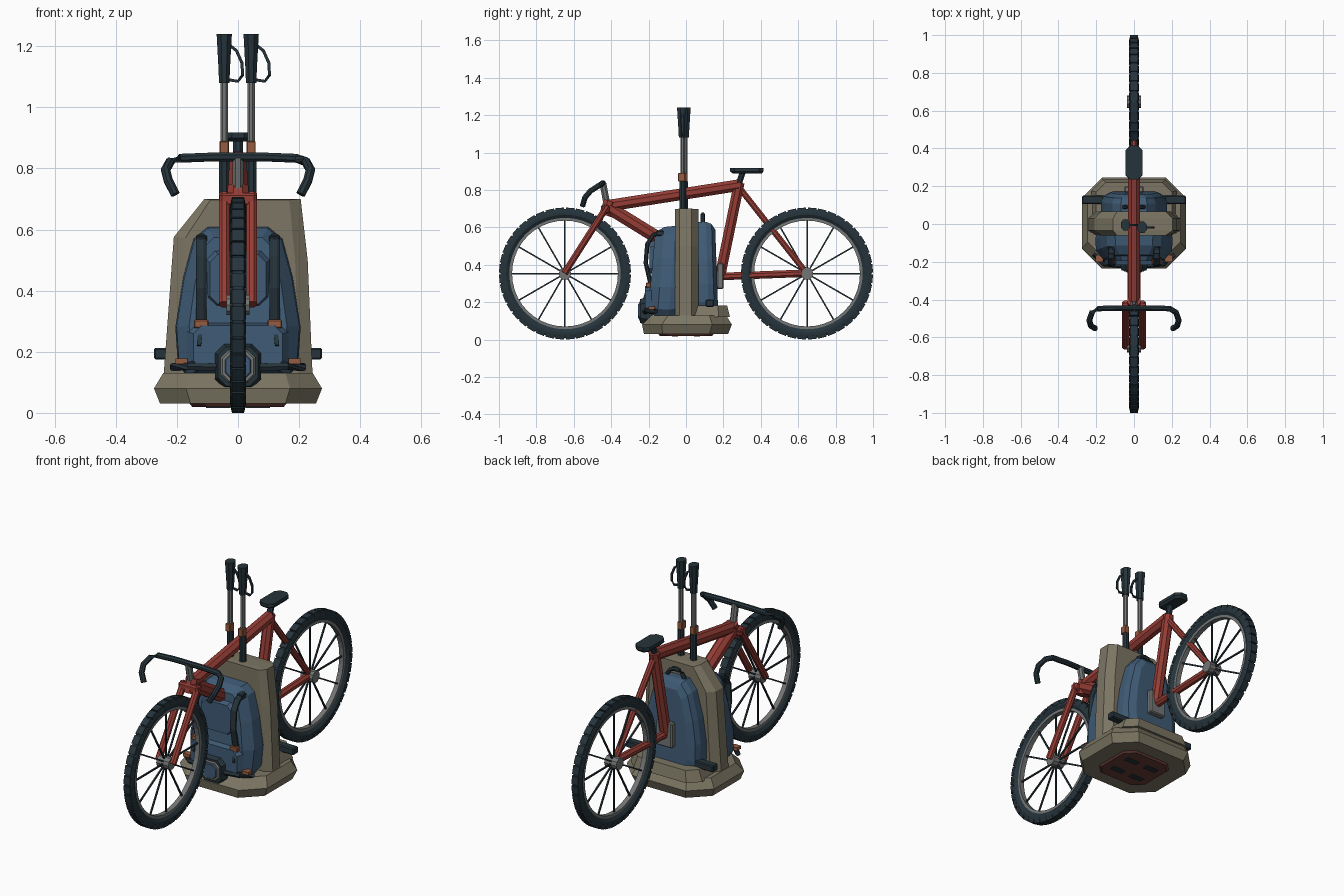
import bpy, bmesh, math
from mathutils import Vector, Matrix

if "Cube" in bpy.data.objects:
    bpy.data.objects.remove(bpy.data.objects["Cube"])


def mat(name, r, g, b):
    m = bpy.data.materials.new(name)
    m.diffuse_color = (r, g, b, 1)
    m.use_nodes = True
    m.node_tree.nodes["Principled BSDF"].inputs["Base Color"].default_value = m.diffuse_color
    return m


RED = mat("red paint", .30, .045, .035)
KHAKI = mat("khaki", .20, .18, .125)
BLUE = mat("pack blue", .05, .105, .18)
DARK = mat("dark slate", .019, .034, .044)
GREY = mat("metal grey", .17, .18, .175)
COPPER = mat("copper", .30, .105, .05)
BROWN = mat("brown sole", .13, .045, .035)


def make(name, verts, faces, material):
    me = bpy.data.meshes.new(name)
    me.from_pydata([tuple(v) for v in verts], [], faces)
    bm = bmesh.new()
    bm.from_mesh(me)
    bmesh.ops.recalc_face_normals(bm, faces=bm.faces)
    bm.to_mesh(me)
    bm.free()
    me.materials.append(material)
    ob = bpy.data.objects.new(name, me)
    bpy.context.collection.objects.link(ob)
    return ob


def loft(name, rings, material, closed=False):
    """Skin equal-length rings; cap the ends unless closed."""
    n, k = len(rings[0]), len(rings)
    verts = [v for r in rings for v in r]
    faces = []
    for i in range(k if closed else k - 1):
        a, b = i * n, ((i + 1) % k) * n
        faces += [(a + j, a + (j + 1) % n, b + (j + 1) % n, b + j) for j in range(n)]
    if not closed:
        faces += [tuple(range(n)), tuple(range((k - 1) * n, k * n))]
    return make(name, verts, faces, material)


def tube(name, path, r, material, sides=8, flat=1.0):
    """Tube along a path; flat scales the second cross-section axis."""
    p = [Vector(q) for q in path]
    rings = []
    for i, c in enumerate(p):
        t = (p[min(i + 1, len(p) - 1)] - p[max(i - 1, 0)]).normalized()
        ref = Vector((1, 0, 0)) if abs(t.x) < .9 else Vector((0, 0, 1))
        u = (ref - t * ref.dot(t)).normalized()
        v = t.cross(u)
        rr = r[i] if isinstance(r, (list, tuple)) else r
        rr /= math.cos(math.pi / sides)
        rings.append([c + (u * math.cos(a) + v * math.sin(a) * flat) * rr
                      for a in [(j + .5) * 2 * math.pi / sides for j in range(sides)]])
    return loft(name, rings, material)


def box(name, x, y, z, material, bevel=0):
    ring = lambda h: [(x[0], y[0], h), (x[1], y[0], h), (x[1], y[1], h), (x[0], y[1], h)]
    ob = loft(name, [ring(z[0]), ring(z[1])], material)
    if bevel:
        m = ob.modifiers.new("bevel", 'BEVEL')
        m.width, m.segments = bevel, 1
    return ob


def octagon(x, y0, y1, c, z):
    return [(-x + c, y0, z), (x - c, y0, z), (x, y0 + c, z), (x, y1 - c, z),
            (x - c, y1, z), (-x + c, y1, z), (-x, y1 - c, z), (-x, y0 + c, z)]


def lathe(name, profile, cy, cz, material, n=40):
    """Turn an (x, radius) loop about the wheel axle."""
    rings = []
    for i in range(n):
        a = 2 * math.pi * i / n
        rings.append([(x, cy + r * math.cos(a), cz + r * math.sin(a)) for x, r in profile])
    return loft(name, rings, material, closed=True)


# Wheels
R = .353
for label, cy in (("front", -.647), ("rear", .647)):
    tyre = [(-.014, .298), (-.025, .315), (-.025, .332), (-.016, .346),
            (.016, .346), (.025, .332), (.025, .315), (.014, .298)]
    lathe(label + "_tyre", tyre, cy, R, DARK)
    lathe(label + "_rim", [(-.014, .283), (-.014, .301), (.014, .301), (.014, .283)], cy, R, GREY)
    tube(label + "_hub", [(-.038, cy, R), (.038, cy, R)], .032, GREY, 10)
    verts, faces = [], []
    for i in range(40):  # tread blocks
        o = len(verts)
        for da in (-.066, .066):
            a = 2 * math.pi * (i + .5) / 40 + da
            for x, r in ((-.026, .325), (-.02, .353), (.02, .353), (.026, .325)):
                verts.append((x, cy + r * math.cos(a), R + r * math.sin(a)))
        faces += [tuple(o + j for j in f) for f in ((0, 1, 2, 3), (4, 5, 6, 7), (0, 1, 5, 4),
                                                    (1, 2, 6, 5), (2, 3, 7, 6), (3, 0, 4, 7))]
    make(label + "_tread", verts, faces, DARK)
    for i in range(12):
        a = i * math.pi / 6
        d = Vector((0, math.cos(a), math.sin(a)))
        c = Vector((0, cy, R))
        tube(f"{label}_spoke", [c + d * .02, c + d * .29], .004, DARK, 4)

# Bicycle frame
tube("top_tube", [(0, -.42, .715), (0, .28, .825)], .031, RED)
tube("down_tube", [(0, -.42, .71), (0, .18, .34)], .035, RED)
tube("seat_tube", [(0, .285, .84), (0, .18, .33)], .028, RED)
tube("chain_stay", [(0, .18, .337), (0, .645, .355)], .02, RED)
tube("seat_stay", [(0, .275, .825), (0, .645, .355)], .016, RED)
tube("head_tube", [(0, -.405, .74), (0, -.43, .665)], .034, RED)
box("fork_crown", (-.06, .06), (-.455, -.41), (.675, .72), RED, .008)
for s in (-1, 1):
    tube("fork_leg", [(s * .045, -.42, .715), (s * .045, -.65, .355)], .0175, RED)
box("crank_plate", (-.05, .05), (.165, .20), (.27, .41), GREY, .006)

# Saddle, stem and drop bar
tube("seat_post", [(0, .275, .81), (0, .305, .9)], .016, DARK)
loft("saddle", [octagon(.035, .25, .405, .02, .888), octagon(.046, .235, .415, .025, .9),
                octagon(.044, .235, .415, .025, .918)], DARK)
tube("stem", [(0, -.42, .71), (0, -.445, .838)], .018, GREY)
half = [(.09, -.445, .837), (.19, -.448, .833), (.222, -.468, .822),
        (.237, -.51, .795), (.228, -.54, .76), (.205, -.553, .715)]
tube("handlebar", [(-x, y, z) for x, y, z in reversed(half)] + half, .0145, DARK)

# Khaki base with sole
loft("base", [octagon(.255, -.225, .225, .10, .03), octagon(.275, -.235, .245, .105, .08),
              octagon(.245, -.185, .215, .09, .13)], KHAKI)
loft("base_rear_step", [octagon(.225, -.06, .235, .06, .12), octagon(.20, -.05, .22, .05, .182)], KHAKI)
loft("sole", [octagon(.15, -.14, .14, .05, .02), octagon(.16, -.15, .15, .05, .032)], BROWN)
for sx in (-1, 1):
    for sy in (-1, 1):
        x, y = sx * .065, sy * .06
        box("sole_slot", (x - .04, x + .04), (y - .016, y + .016), (.016, .025), DARK)

# Upright panel with one sloping shoulder
outline = [(-.245, .1), (-.21, .575), (-.11, .70), (.205, .70), (.228, .5), (.245, .1)]


def panel(y, k):
    return [(x * k, y, .1 + (z - .1) * (1 if y < .06 and y > -.05 else .995)) for x, z in outline]


loft("upright_panel", [panel(-.06, .82), panel(-.035, 1), panel(.03, 1), panel(.066, .82)], KHAKI)
box("cross_bar", (-.275, .275), (.105, .15), (.175, .213), DARK, .005)

# Packs: half outline mirrored, then skinned along y
front_half = [(.10, .608), (.145, .57), (.18, .44), (.205, .28), (.197, .16), (.165, .118)]
rear_half = [(.07, .63), (.115, .575), (.155, .43), (.175, .3), (.175, .2), (.16, .15)]


def pack(name, hp, steps, lean):
    full = hp + [(-x, z) for x, z in reversed(hp)]
    rings = [[(x * k, y + lean * (z - .35), .33 + (z - .33) * kz) for x, z in full]
             for y, k, kz in steps]
    return loft(name, rings, BLUE)


pack("front_pack", front_half, [(-.04, .96, .97), (-.075, 1, 1), (-.135, .98, .98), (-.185, .78, .88)], .08)
pack("rear_pack", rear_half, [(.05, 1, 1), (.115, 1, 1), (.145, .92, .96), (.165, .7, .86)], -.03)


def pocket(name, x, z0, z1, y0, y1, material, c=.03):
    ring = lambda k, y: [(px * k, y, (z0 + z1) / 2 + pz * k) for px, _, pz in
                         [(p[0], 0, p[1]) for p in octagon(x, -(z1 - z0) / 2, (z1 - z0) / 2, c, 0)]]
    return loft(name, [ring(1, y0), ring(1, y0 + (y1 - y0) * .6), ring(.88, y1)], material)


pocket("lower_pocket", .165, .135, .295, -.14, -.218, BLUE)
pocket("upper_pocket", .105, .345, .53, -.13, -.195, BLUE)
pocket("lamp_case", .075, .08, .225, -.18, -.245, DARK)
pocket("lamp_ring", .058, .098, .207, -.23, -.252, GREY, .025)
pocket("lamp_face", .044, .11, .195, -.24, -.257, BLUE, .02)

# Shoulder straps, buckles and lower straps
for s in (-1, 1):
    tube("shoulder_strap", [(s * .12, -.12, .575), (s * .12, -.175, .56), (s * .12, -.207, .51),
                            (s * .12, -.215, .41), (s * .12, -.19, .30)], .017, DARK, 8, .7)
    tube("strap_tail", [(s * .12, -.20, .29), (s * .128, -.222, .22)], .007, DARK, 4)
    x = s * .12
    box("strap_buckle", (x - .024, x + .024), (-.215, -.165), (.277, .305), COPPER, .004)
    box("strap_anchor", (x - .018, x + .018), (-.16, -.12), (.555, .582), DARK, .004)
    tube("lower_strap", [(s * .07, -.22, .15), (s * .16, -.21, .152), (s * .215, -.16, .15)], .012, DARK, 6)
    x = s * .185
    box("lower_clip", (x - .02, x + .02), (-.20, -.165), (.16, .178), COPPER)

# Carry handle on the rear pack
tube("carry_handle", [(.055 * math.cos(a), .09, .615 + .055 * math.sin(a))
                      for a in [i * math.pi / 8 for i in range(9)]], .01, DARK, 6)

# Trekking poles
for label, x, y in (("left", -.045, -.005), ("right", .043, -.018)):
    tube(label + "_pole_lower", [(x, y, .64), (x, y, .845)], .017, DARK)
    box(label + "_pole_clamp", (x - .015, x + .015), (y - .024, y + .014), (.845, .89), COPPER, .003)
    tube(label + "_pole_shaft", [(x, y, .88), (x, y, 1.09)], .0125, GREY)
    tube(label + "_pole_grip", [(x, y, 1.08), (x, y, 1.13), (x, y, 1.24)], [.017, .019, .025], DARK, 8, 1.2)
    tube(label + "_wrist_loop", [(x + .015, y, 1.205), (x + .04, y, 1.185), (x + .058, y, 1.145),
                                 (x + .06, y, 1.105), (x + .045, y, 1.085), (x + .012, y, 1.09)],
         .005, DARK, 4)
